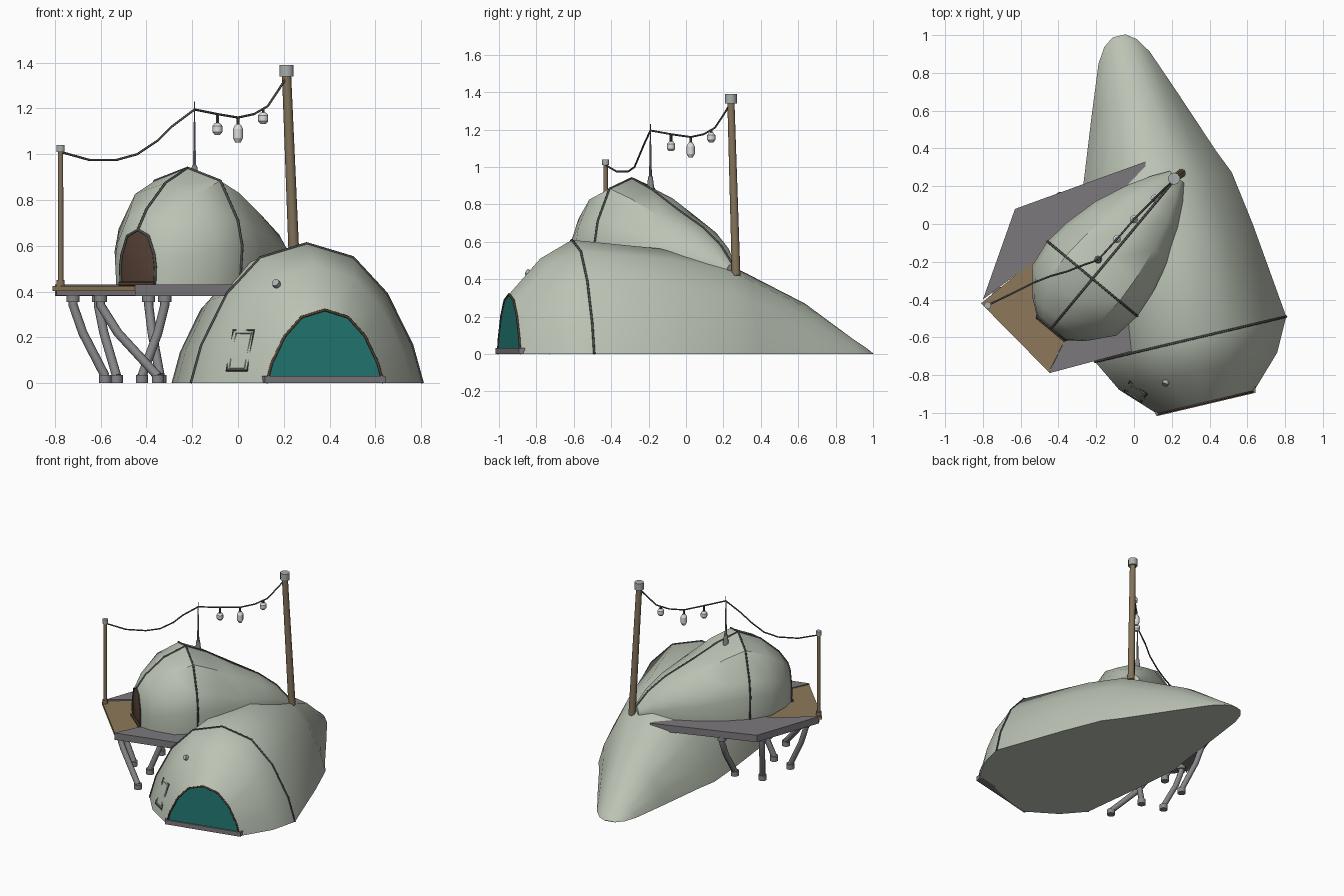
import bpy, bmesh, math
from mathutils import Vector

if "Cube" in bpy.data.objects:
    bpy.data.objects.remove(bpy.data.objects["Cube"])

def mat(name, r, g, b):
    m = bpy.data.materials.new(name)
    m.diffuse_color = (r, g, b, 1)
    m.use_nodes = True
    m.node_tree.nodes["Principled BSDF"].inputs["Base Color"].default_value = m.diffuse_color
    return m

HULL = mat("pale_sage", .50, .55, .46)
TEAL = mat("teal", .016, .19, .175)
GREY = mat("deck_grey", .20, .19, .20)
LEG = mat("leg_grey", .24, .24, .25)
TAN = mat("tan_planks", .27, .19, .10)
WOOD = mat("mast_wood", .23, .17, .10)
DOOR = mat("door_brown", .085, .048, .033)
DARK = mat("dark_seam", .07, .075, .07)
CAP = mat("cap_grey", .40, .43, .42)
LAMP = mat("lantern_white", .72, .73, .74)

def finish(name, bm, mats, smooth=None):
    bmesh.ops.recalc_face_normals(bm, faces=bm.faces)
    me = bpy.data.meshes.new(name)
    bm.to_mesh(me)
    bm.free()
    for m in mats:
        me.materials.append(m)
    ob = bpy.data.objects.new(name, me)
    bpy.context.collection.objects.link(ob)
    if smooth:
        bpy.ops.object.select_all(action='DESELECT')
        ob.select_set(True)
        bpy.context.view_layer.objects.active = ob
        bpy.ops.object.shade_smooth_by_angle(angle=math.radians(smooth))
    return ob

class Shell:
    """Teardrop body lofted from half rings along a ground axis."""
    def __init__(self, origin, axis, profile):
        self.o = Vector(origin)
        self.a = Vector((*axis, 0)).normalized()
        self.u = Vector((self.a.y, -self.a.x, 0))
        self.p = [(-x, z) for x, z in profile] + [(x, z) for x, z in profile[-2::-1]]

    def ring(self, t, w, h, grow=0.0):
        return [self.o + self.a * t + self.u * (x * (w + grow)) + Vector((0, 0, z * (h + grow)))
                for x, z in self.p]

    def build(self, name, rings, mats):
        bm = bmesh.new()
        rows = [[bm.verts.new(c) for c in self.ring(*r)] for r in rings]
        for A, B in zip(rows, rows[1:]):
            for i in range(len(A)):
                j = (i + 1) % len(A)
                bm.faces.new((A[i], A[j], B[j], B[i]))
        front = bm.faces.new(rows[0])
        front.material_index = 1
        bm.faces.new(rows[-1])
        return finish(name, bm, mats, 38)

def tube(name, pts, radius, m, closed=False, sides=2):
    cu = bpy.data.curves.new(name, 'CURVE')
    cu.dimensions = '3D'
    cu.bevel_depth = radius
    cu.bevel_resolution = sides
    cu.use_fill_caps = True
    sp = cu.splines.new('POLY')
    sp.points.add(len(pts) - 1)
    for q, c in zip(sp.points, pts):
        q.co = (*c, 1)
    sp.use_cyclic_u = closed
    cu.materials.append(m)
    ob = bpy.data.objects.new(name, cu)
    bpy.context.collection.objects.link(ob)
    bpy.ops.object.select_all(action='DESELECT')
    ob.select_set(True)
    bpy.context.view_layer.objects.active = ob
    bpy.ops.object.convert(target='MESH')
    bpy.ops.object.shade_smooth_by_angle(angle=math.radians(50))
    return ob

def rod(name, p, q, r1, r2, m, n=10):
    p, q = Vector(p), Vector(q)
    bm = bmesh.new()
    bmesh.ops.create_cone(bm, cap_ends=True, segments=n, radius1=r1, radius2=r2, depth=(q - p).length)
    rot = (q - p).to_track_quat('Z', 'Y').to_matrix()
    for v in bm.verts:
        v.co = rot @ v.co + (p + q) / 2
    return finish(name, bm, [m], 50)

def slab(name, outline, z0, z1, m):
    bm = bmesh.new()
    f = bm.faces.new([bm.verts.new((x, y, z0)) for x, y in outline])
    ext = bmesh.ops.extrude_face_region(bm, geom=[f])
    for v in ext['geom']:
        if isinstance(v, bmesh.types.BMVert):
            v.co.z = z1
    return finish(name, bm, [m])

# main hull with teal front opening
hull = Shell((.3, -.61, 0), (-.23, .973), [(1, 0), (.91, .27), (.69, .64), (.4, .9), (0, 1)])
HR = [(-.345, .262, .32), (-.174, .43, .51), (0, .52, .61), (.52, .46, .56), (.81, .415, .50),
      (.94, .36, .44), (1.28, .235, .27), (1.53, .14, .09), (1.61, .09, .035), (1.65, .035, .004)]
hull_ob = hull.build("main_hull", HR, [HULL, TEAL])
tube("hull_seam", hull.ring(0, .52, .61), .006, DARK)
tube("opening_trim", hull.ring(*HR[0]), .006, DOOR)
c = [hull.o + hull.a * t + hull.u * s for t, s in ((-.355, -.27), (-.355, .27), (-.30, .28), (-.30, -.28))]
slab("opening_sill", [(v.x, v.y) for v in c], 0, .032, GREY)

# upper pod with brown doorway
pod = Shell((-.22, -.29, .43), (.64, .77), [(.96, 0), (1, .33), (.92, .55), (.6, .89), (0, 1)])
PR = [(-.34, .10, .24), (-.28, .18, .33), (-.15, .29, .445), (0, .31, .51), (.14, .295, .45),
      (.325, .25, .34), (.5, .175, .245), (.62, .107, .15), (.7, .05, .05)]
pod.build("upper_pod", PR, [HULL, DOOR])
tube("pod_ring_seam", pod.ring(*PR[3]), .006, DARK)
tube("pod_ridge_seam", [pod.ring(*r)[4] for r in PR], .006, DARK)
tube("door_trim", pod.ring(*PR[0]), .006, DARK)
d = pod.o + pod.a * -.345
rod("door_sill", d - pod.u * .1 + Vector((0, 0, .004)), d + pod.u * .1 + Vector((0, 0, .004)), .01, .01, DOOR, 6)

# window frame and knob projected onto the hull front
bpy.context.view_layer.update()
def on_hull(x, z):
    return hull_ob.ray_cast(Vector((x, -2, z)), Vector((0, 1, 0)))[1:3]
for k, s in (("outer", 0), ("inner", .012)):
    quad = [(-.02 + s, .23 - s), (.07 - s, .23 - s), (.04 - s, .055 + s), (-.05 + s, .055 + s)]
    tube("window_frame_" + k, [on_hull(*q)[0] for q in quad], .005, HULL if s else DARK, True)
loc, nor = on_hull(.17, .43)
rod("hull_knob", loc - nor * .01, loc + nor * .02, .019, .017, CAP)

# platform
slab("grey_deck", [(-.45, -.79), (0, -.67), (.1, -.2), (.06, .33), (-.63, .08), (-.80, -.40),
                   (-.52, -.19), (-.36, -.6)], .38, .43, GREY)
front = [(-.81, -.42), (-.45, -.785), (-.36, -.6), (-.52, -.185)]
slab("deck_underside", [(x * .98, y * .98) for x, y in front], .382, .402, GREY)
slab("plank_deck", front, .402, .424, TAN)

# bent support legs: top, foot
legs = [((-.72, -.36), (-.58, -.38)), ((-.60, -.55), (-.35, -.66)), ((-.61, -.01), (-.53, -.13)),
        ((-.39, .14), (-.34, -.08)), ((-.32, -.38), (-.42, -.42))]
for i, (t, f) in enumerate(legs, 1):
    t, f = Vector((*t, 0)), Vector((*f, 0))
    knee = t.lerp(f, .3)
    up = lambda p, z: Vector((p.x, p.y, z))
    tube(f"leg_{i}", [up(t, .38), up(t, .34), up(knee, .22), up(f, .03)], .02, LEG)
    rod(f"leg_collar_{i}", up(t, .355), up(t, .385), .03, .03, LEG)
    rod(f"leg_foot_{i}", up(f, 0), up(f, .035), .028, .028, LEG)

# mast, post and antenna
rod("mast", (.25, .268, .42), (.212, .24, 1.35), .024, .02, WOOD)
rod("mast_cap", (.212, .24, 1.34), (.212, .24, 1.39), .032, .032, CAP)
rod("post", (-.775, -.43, .42), (-.775, -.43, 1.02), .013, .012, WOOD)
rod("post_collar", (-.775, -.43, .424), (-.775, -.43, .45), .019, .019, WOOD)
rod("post_cap", (-.775, -.43, 1.01), (-.775, -.43, 1.04), .019, .019, CAP)
rod("antenna_base", (-.19, -.19, .87), (-.19, -.19, .95), .022, .012, LEG)
rod("antenna", (-.19, -.19, .93), (-.19, -.19, 1.23), .008, .002, LEG, 6)

# sagging cable
tube("cable_left", [(-.775, -.43, 1.01), (-.65, -.37, .975), (-.53, -.31, .975), (-.44, -.275, 1.0),
                    (-.35, -.25, 1.06), (-.29, -.225, 1.12), (-.19, -.19, 1.195)], .005, DARK)
tube("cable_right", [(-.19, -.19, 1.195), (-.09, -.08, 1.175), (0, .025, 1.16), (.07, .095, 1.175),
                     (.13, .155, 1.21), (.17, .195, 1.27), (.212, .235, 1.335)], .005, DARK)

# hanging lanterns
for i, (x, y, z, h, top) in enumerate([(-.09, -.08, 1.11, .052, 1.175), (0, .025, 1.09, .08, 1.16),
                                       (.11, .135, 1.157, .052, 1.2)], 1):
    rod(f"lantern_hanger_{i}", (x, y, z + h / 2 - .005), (x, y, top), .007, .007, DARK, 6)
    rod(f"lantern_body_{i}", (x, y, z - h / 4), (x, y, z + h / 4), .022, .022, LAMP, 8)
    rod(f"lantern_top_{i}", (x, y, z + h / 4), (x, y, z + h / 2), .022, .011, LAMP, 8)
    rod(f"lantern_bottom_{i}", (x, y, z - h / 2), (x, y, z - h / 4), .011, .022, LAMP, 8)
